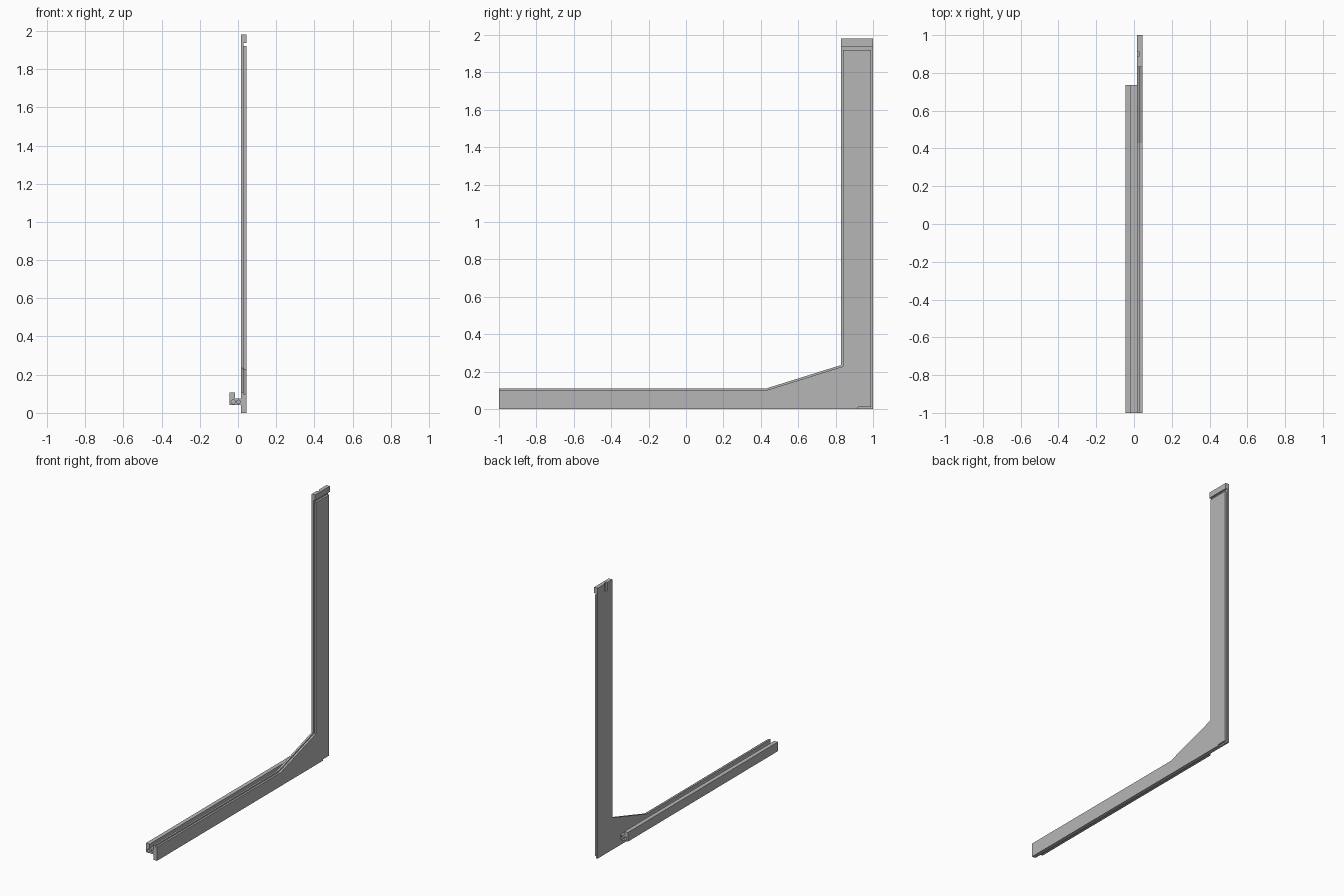
import bpy
import bmesh
from mathutils import Matrix, Vector

if "Cube" in bpy.data.objects:
    bpy.data.objects.remove(bpy.data.objects["Cube"], do_unlink=True)

grey = bpy.data.materials.new("light_grey")
grey.use_nodes = True
COLOUR = (0.47, 0.47, 0.47, 1)
grey.diffuse_color = COLOUR
grey.node_tree.nodes["Principled BSDF"].inputs["Base Color"].default_value = COLOUR


def finish(name, bm):
    bmesh.ops.recalc_face_normals(bm, faces=bm.faces)
    mesh = bpy.data.meshes.new(name)
    bm.to_mesh(mesh)
    bm.free()
    mesh.materials.append(grey)
    obj = bpy.data.objects.new(name, mesh)
    bpy.context.collection.objects.link(obj)
    return obj


def extrude(name, points, offset):
    """Extrude a closed outline of 3D points along an offset."""
    bm = bmesh.new()
    face = bm.faces.new([bm.verts.new(p) for p in points])
    new = bmesh.ops.extrude_face_region(bm, geom=[face])["geom"]
    bmesh.ops.translate(bm, vec=Vector(offset),
                        verts=[v for v in new if isinstance(v, bmesh.types.BMVert)])
    return finish(name, bm)


def plate(name, outline, x0, x1):
    return extrude(name, [(x0, y, z) for y, z in outline], (x1 - x0, 0, 0))


def box(y0, y1, z0, z1):
    return [(y0, z0), (y1, z0), (y1, z1), (y0, z1)]


def hole_cutter(x, y, z, radius, depth):
    bm = bmesh.new()
    bmesh.ops.create_cone(bm, cap_ends=True, segments=20, radius1=radius,
                          radius2=radius, depth=depth)
    turn = Matrix.Rotation(1.5708, 4, "X")
    bmesh.ops.transform(bm, matrix=Matrix.Translation((x, y, z)) @ turn, verts=bm.verts)
    return finish("cutter", bm)


def cut(obj, cutter):
    cutter.hide_render = True
    mod = obj.modifiers.new("cut", "BOOLEAN")
    mod.operation, mod.solver, mod.object = "DIFFERENCE", "EXACT", cutter
    bpy.context.view_layer.objects.active = obj
    bpy.ops.object.modifier_apply(modifier=mod.name)
    bpy.data.objects.remove(cutter, do_unlink=True)


INNER, MID, OUTER = 0.016, 0.03, 0.044
TOP, LIP = 1.98, 0.01

# Full L-shaped backing sheet with a gusset at the corner
backing = plate("backing_sheet", [(-1, 0), (1, 0), (1, TOP), (0.83, TOP),
                                  (0.83, 0.235), (0.43, 0.11), (-1, 0.11)], INNER, MID)

# Slightly smaller outer layer, leaving a rim along the edges
plate("outer_panel", [(-1, LIP), (1 - LIP, LIP), (1 - LIP, 1.92), (0.83 + LIP, 1.92),
                      (0.83 + LIP, 0.228), (0.43, 0.11 - LIP), (-1, 0.11 - LIP)], MID, OUTER)

# Bottom strip and top cap, with the groove left below the cap
plate("bottom_strip", box(-1, 0.92, 0, LIP), MID, OUTER)
plate("top_cap", box(0.83, 1, 1.938, TOP), MID, OUTER)

# Hanging slot at the top of the inner side
cut(backing, plate("cutter", box(0.888, 0.912, 1.92, 2.1), -0.1, 0.026))

# Stepped rail fixed along the inner side of the lower arm
section = [(-0.045, 0.04), (INNER, 0.04), (INNER, 0.076),
           (-0.015, 0.076), (-0.015, 0.107), (-0.045, 0.107)]
rail = extrude("side_rail", [(x, -1, z) for x, z in section], (0, 1.737, 0))

# Screw holes in the rail ends and the front end of the arm
for y in (-1, 0.737):
    cut(rail, hole_cutter(-0.025, y, 0.058, 0.011, 0.1))
    cut(rail, hole_cutter(0.003, y, 0.058, 0.009, 0.1))
